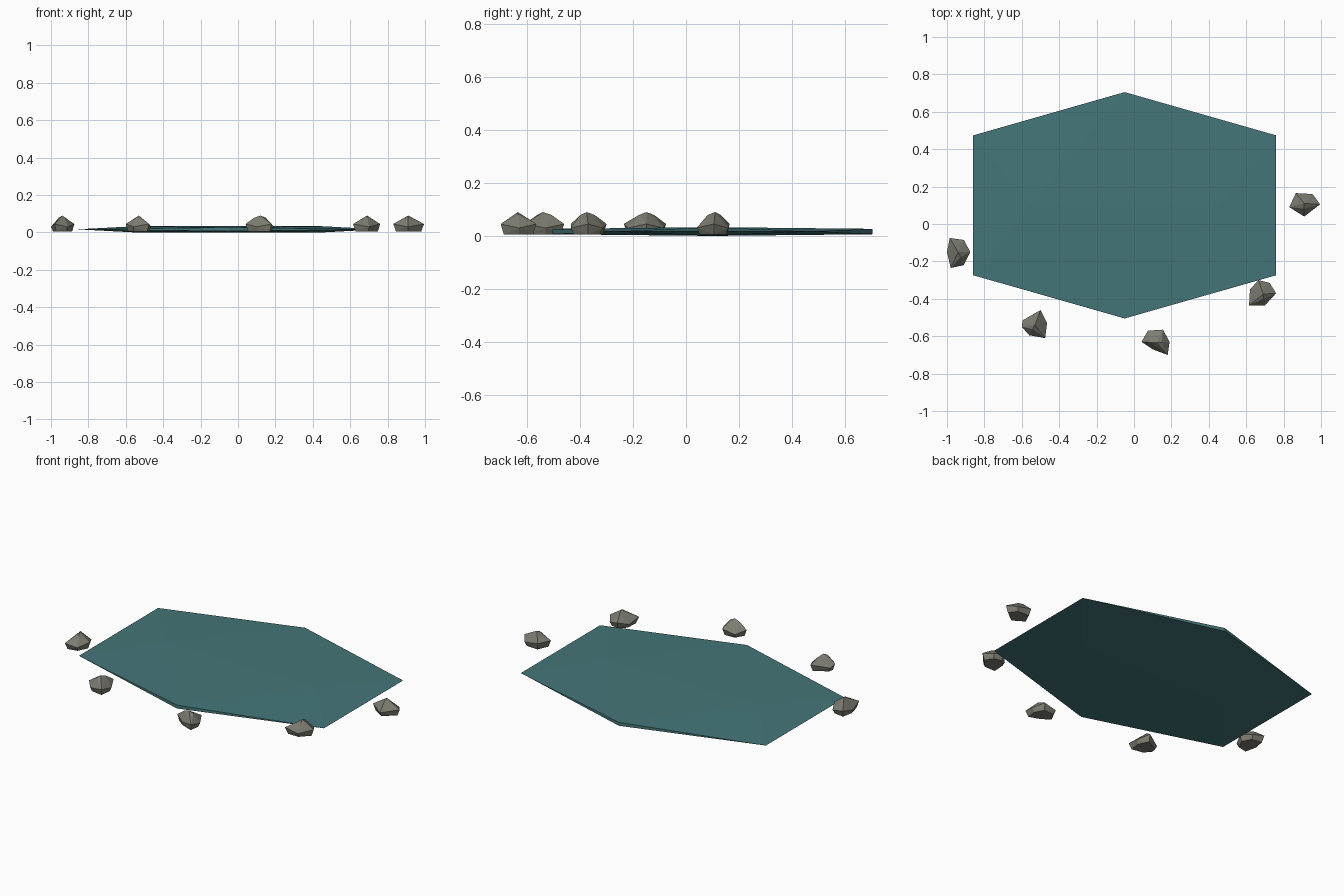
import bpy, bmesh
from mathutils import Matrix, Vector

if "Cube" in bpy.data.objects:
    bpy.data.objects.remove(bpy.data.objects["Cube"])


def material(name, rgb):
    m = bpy.data.materials.new(name)
    m.diffuse_color = (*rgb, 1)
    m.use_nodes = True
    m.node_tree.nodes["Principled BSDF"].inputs["Base Color"].default_value = m.diffuse_color
    return m


def add_object(name, bm, mat):
    bmesh.ops.recalc_face_normals(bm, faces=bm.faces)
    me = bpy.data.meshes.new(name)
    bm.to_mesh(me)
    bm.free()
    me.materials.append(mat)
    ob = bpy.data.objects.new(name, me)
    bpy.context.collection.objects.link(ob)


def hull(points):
    bm = bmesh.new()
    for p in points:
        bm.verts.new(p)
    res = bmesh.ops.convex_hull(bm, input=bm.verts)
    loose = {v for v in res["geom_interior"] + res["geom_unused"]
             if isinstance(v, bmesh.types.BMVert) and not v.link_faces}
    bmesh.ops.delete(bm, geom=list(loose), context='VERTS')
    return bm


water = material("teal water", (0.058, 0.18, 0.19))
stone = material("grey stone", (0.20, 0.20, 0.165))

# Water: flattened 20-sided solid seen along its two-fold axis
PHI = (1 + 5 ** 0.5) / 2
pts = []
for a in (-1, 1):
    for b in (-1, 1):
        pts += [(a * PHI, b, 0), (0, a * PHI, b), (a, 0, b * PHI)]
bm = hull(pts)
bmesh.ops.transform(bm, verts=bm.verts, matrix=Matrix.Translation((-0.05, 0.1, 0.0165))
                    @ Matrix.Diagonal((0.81 / PHI, 0.605 / PHI, 0.0165 / PHI, 1)))
add_object("pond_water", bm, water)

# Shore rocks: widest outline seen from above, plus the peak
rocks = [
    ((0.91, 0.11), [(0.865, 0.165), (0.955, 0.16), (0.995, 0.105), (0.91, 0.04), (0.83, 0.09)]),
    ((0.69, -0.375), [(0.665, -0.30), (0.725, -0.315), (0.76, -0.37), (0.70, -0.435),
                      (0.615, -0.435), (0.62, -0.35)]),
    ((0.12, -0.635), [(0.04, -0.63), (0.075, -0.57), (0.155, -0.565), (0.19, -0.63),
                      (0.18, -0.70), (0.10, -0.67)]),
    ((-0.53, -0.54), [(-0.50, -0.46), (-0.465, -0.53), (-0.475, -0.61), (-0.56, -0.595),
                      (-0.60, -0.55), (-0.595, -0.515)]),
    ((-0.94, -0.15), [(-0.985, -0.075), (-0.91, -0.085), (-0.875, -0.15), (-0.91, -0.22),
                      (-0.98, -0.235), (-1.0, -0.15)]),
]
for n, (peak, outline) in enumerate(rocks, 1):
    c = Vector(peak)
    pts = [(*c, 0.09)]
    for i, p in enumerate(outline):
        p = Vector(p)
        pts.append((*p, 0.03 if i % 2 else 0.045))
        pts.append((*c.lerp(p, 0.82), 0.006))
        if i % 3 == 0:
            pts.append((*c.lerp(p, 0.4), 0.079))
    add_object(f"shore_rock_{n}", hull(pts), stone)
